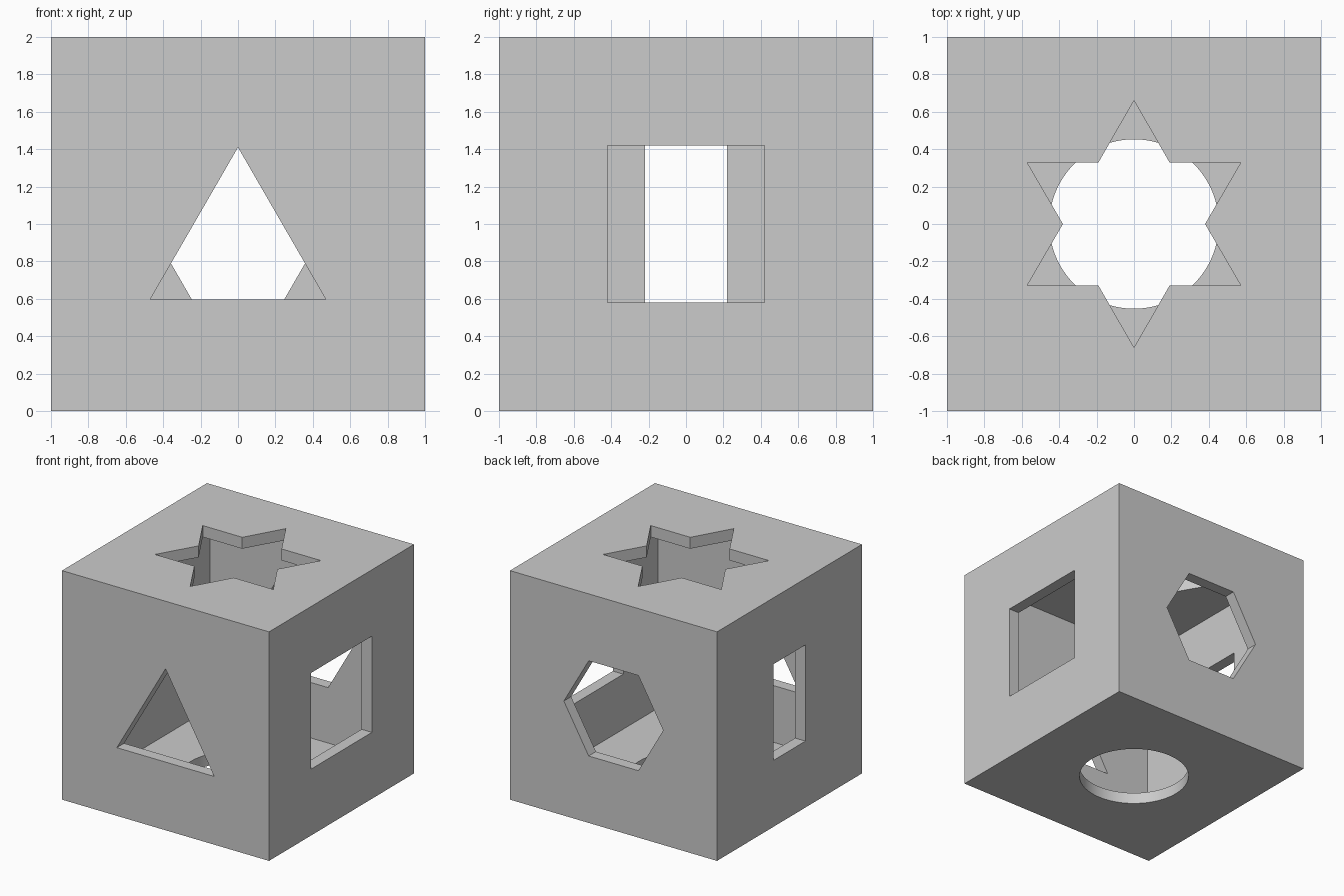
import bpy
import bmesh
from math import sin, cos, pi, radians
from mathutils import Matrix, Vector

default = bpy.data.objects.get("Cube")
if default:
    bpy.data.objects.remove(default, do_unlink=True)

WALL = 0.1
CENTRE = Vector((0, 0, 1))

grey = bpy.data.materials.new("light grey")
grey.use_nodes = True
grey.diffuse_color = (0.6, 0.6, 0.6, 1)
grey.node_tree.nodes["Principled BSDF"].inputs["Base Color"].default_value = grey.diffuse_color


def add_object(name, bm):
    bmesh.ops.recalc_face_normals(bm, faces=bm.faces)
    mesh = bpy.data.meshes.new(name)
    bm.to_mesh(mesh)
    bm.free()
    mesh.materials.append(grey)
    obj = bpy.data.objects.new(name, mesh)
    bpy.context.collection.objects.link(obj)
    return obj


def box(name, size):
    bm = bmesh.new()
    bmesh.ops.create_cube(bm, size=size, matrix=Matrix.Translation(CENTRE))
    return add_object(name, bm)


def polygon(sides, radius, start=90, inner=None, rise=0):
    """Regular outline; with an inner radius every other point moves in to form a star."""
    points = []
    for i in range(sides):
        r = inner if inner and i % 2 else radius
        a = radians(start) + 2 * pi * i / sides
        points.append((r * cos(a), r * sin(a) + rise))
    return points


def rectangle(width, height):
    w, h = width / 2, height / 2
    return [(-w, -h), (w, -h), (w, h), (-w, h)]


def prism(name, outline, normal, up):
    """Cutter that passes through the wall facing the given normal."""
    n, v = Vector(normal), Vector(up)
    u = v.cross(n)
    bm = bmesh.new()
    base = [bm.verts.new(CENTRE + u * a + v * b + n * (1 - 2 * WALL)) for a, b in outline]
    face = bm.faces.new(base)
    result = bmesh.ops.extrude_face_region(bm, geom=[face])
    moved = [e for e in result["geom"] if isinstance(e, bmesh.types.BMVert)]
    bmesh.ops.translate(bm, verts=moved, vec=n * 4 * WALL)
    return add_object(name, bm)


# Hollow box
body = box("hollow_cube", 2)
cutters = [box("cavity", 2 - 2 * WALL)]

# One differently shaped opening per wall
UP, BACK = (0, 0, 1), (0, 1, 0)
cutters += [
    prism("triangle_opening", polygon(3, 0.543, rise=-0.133), (0, -1, 0), UP),
    prism("hexagon_opening", polygon(6, 0.48, start=0), (0, 1, 0), UP),
    prism("square_opening", rectangle(0.84, 0.84), (1, 0, 0), UP),
    prism("slot_opening", rectangle(0.44, 0.84), (-1, 0, 0), UP),
    prism("star_opening", polygon(12, 0.66, inner=0.38), UP, BACK),
    prism("round_opening", polygon(96, 0.453), (0, 0, -1), BACK),
]

# Cut the openings, then drop the cutters
for cutter in cutters:
    cutter.hide_render = True
    cut = body.modifiers.new(cutter.name, "BOOLEAN")
    cut.operation = "DIFFERENCE"
    cut.solver = "EXACT"
    cut.object = cutter

bpy.context.view_layer.update()
evaluated = body.evaluated_get(bpy.context.evaluated_depsgraph_get())
finished = bpy.data.meshes.new_from_object(evaluated)
body.modifiers.clear()
body.data = finished
for cutter in cutters:
    bpy.data.objects.remove(cutter, do_unlink=True)

# Smooth the round rim while keeping the corners sharp
bpy.ops.object.select_all(action="DESELECT")
body.select_set(True)
bpy.context.view_layer.objects.active = body
bpy.ops.object.shade_smooth_by_angle(angle=radians(30))
